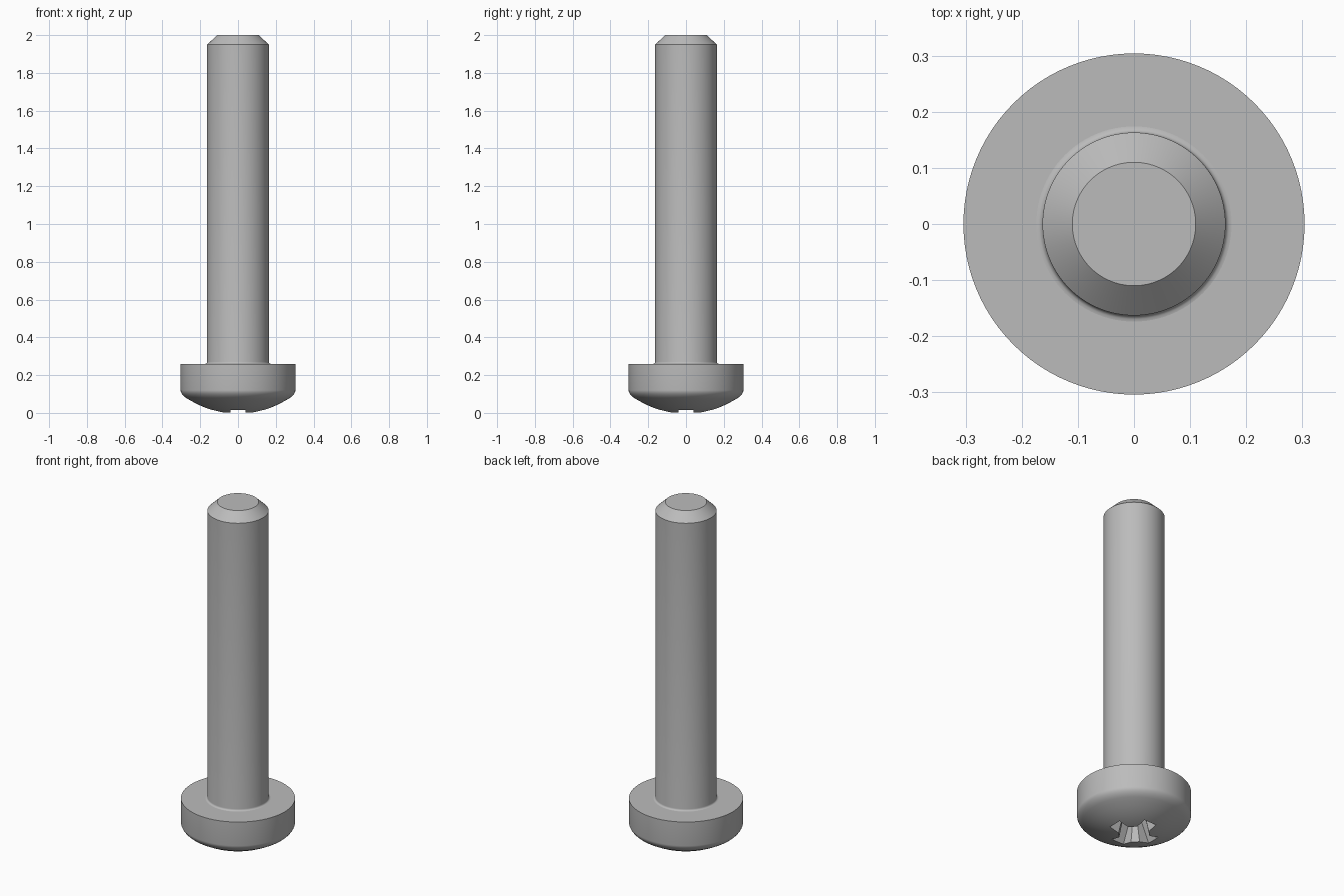
import bpy, bmesh, math
from mathutils import Vector
from mathutils.geometry import interpolate_bezier

cube = bpy.data.objects.get("Cube")
if cube:
    bpy.data.objects.remove(cube, do_unlink=True)

steel = bpy.data.materials.new("grey steel")
steel.use_nodes = True
colour = (0.5, 0.5, 0.5, 1)
steel.diffuse_color = colour
steel.node_tree.nodes["Principled BSDF"].inputs["Base Color"].default_value = colour


def make_object(name, bm):
    bmesh.ops.recalc_face_normals(bm, faces=bm.faces)
    mesh = bpy.data.meshes.new(name)
    bm.to_mesh(mesh)
    bm.free()
    mesh.materials.append(steel)
    obj = bpy.data.objects.new(name, mesh)
    bpy.context.collection.objects.link(obj)
    return obj


def lathe(name, profile, steps=96):
    """Spin (radius, height) points about the z axis."""
    bm = bmesh.new()
    verts = [bm.verts.new((r, 0, z)) for r, z in profile]
    edges = [bm.edges.new(pair) for pair in zip(verts, verts[1:])]
    bmesh.ops.spin(bm, geom=verts + edges, cent=(0, 0, 0), axis=(0, 0, 1),
                   angle=math.tau, steps=steps, use_duplicate=False)
    bmesh.ops.remove_doubles(bm, verts=bm.verts, dist=1e-5)
    return make_object(name, bm)


def fillet(start, corner, end, count=7):
    a, c, b = (Vector((*p, 0)) for p in (start, corner, end))
    points = interpolate_bezier(a, a.lerp(c, 0.6), b.lerp(c, 0.6), b, count)
    return [(p.x, p.y) for p in points]


def cross_outline(length, half_width, corner):
    """Cross with bevelled inner corners, as xy points."""
    quarter = [(length, -half_width), (length, half_width),
               (corner, half_width), (half_width, corner)]
    points = []
    for _ in range(4):
        points += quarter
        quarter = [(-y, x) for x, y in quarter]
    return points


def finish(obj):
    bpy.ops.object.select_all(action="DESELECT")
    obj.select_set(True)
    bpy.context.view_layer.objects.active = obj
    for modifier in list(obj.modifiers):
        bpy.ops.object.modifier_apply(modifier=modifier.name)
    bpy.ops.object.shade_smooth_by_angle(angle=math.radians(25))


# Domed head with a rounded rim
HEAD_R, HEAD_TOP = 0.304, 0.26
dome = [(r, 1.13 * r * r - 0.006) for r in (0.27 * i / 12 for i in range(12))]
rim = fillet((0.27, 0.076), (HEAD_R, 0.097), (HEAD_R, 0.12))
head = lathe("head", dome + rim + [(HEAD_R, HEAD_TOP), (0, HEAD_TOP)])

# Shank with a small root fillet and a chamfered tip
SHANK_R = 0.163
root = fillet((SHANK_R + 0.011, HEAD_TOP), (SHANK_R, HEAD_TOP),
              (SHANK_R, HEAD_TOP + 0.011), 5)
shank = lathe("shank", [(0, 0.22), (SHANK_R, 0.22)] + root
              + [(SHANK_R, 1.95), (0.11, 2), (0, 2)])

# Tapered cross recess cut into the dome
bm = bmesh.new()
layers = [(-0.03, (0.158, 0.043, 0.08)), (0.15, (0.065, 0.03, 0.042))]
rings = [[bm.verts.new((x, y, z)) for x, y in cross_outline(*size)]
         for z, size in layers]
low, high = rings
bm.faces.new(low)
tip = bm.verts.new((0, 0, 0.18))
for i in range(len(low)):
    j = (i + 1) % len(low)
    bm.faces.new((low[i], low[j], high[j], high[i]))
    bm.faces.new((high[i], high[j], tip))
cutter = make_object("recess_cutter", bm)
cutter.hide_render = True

cut = head.modifiers.new("cross recess", "BOOLEAN")
cut.operation = "DIFFERENCE"
cut.solver = "EXACT"
cut.object = cutter

for part in (head, shank):
    finish(part)
bpy.data.objects.remove(cutter, do_unlink=True)
